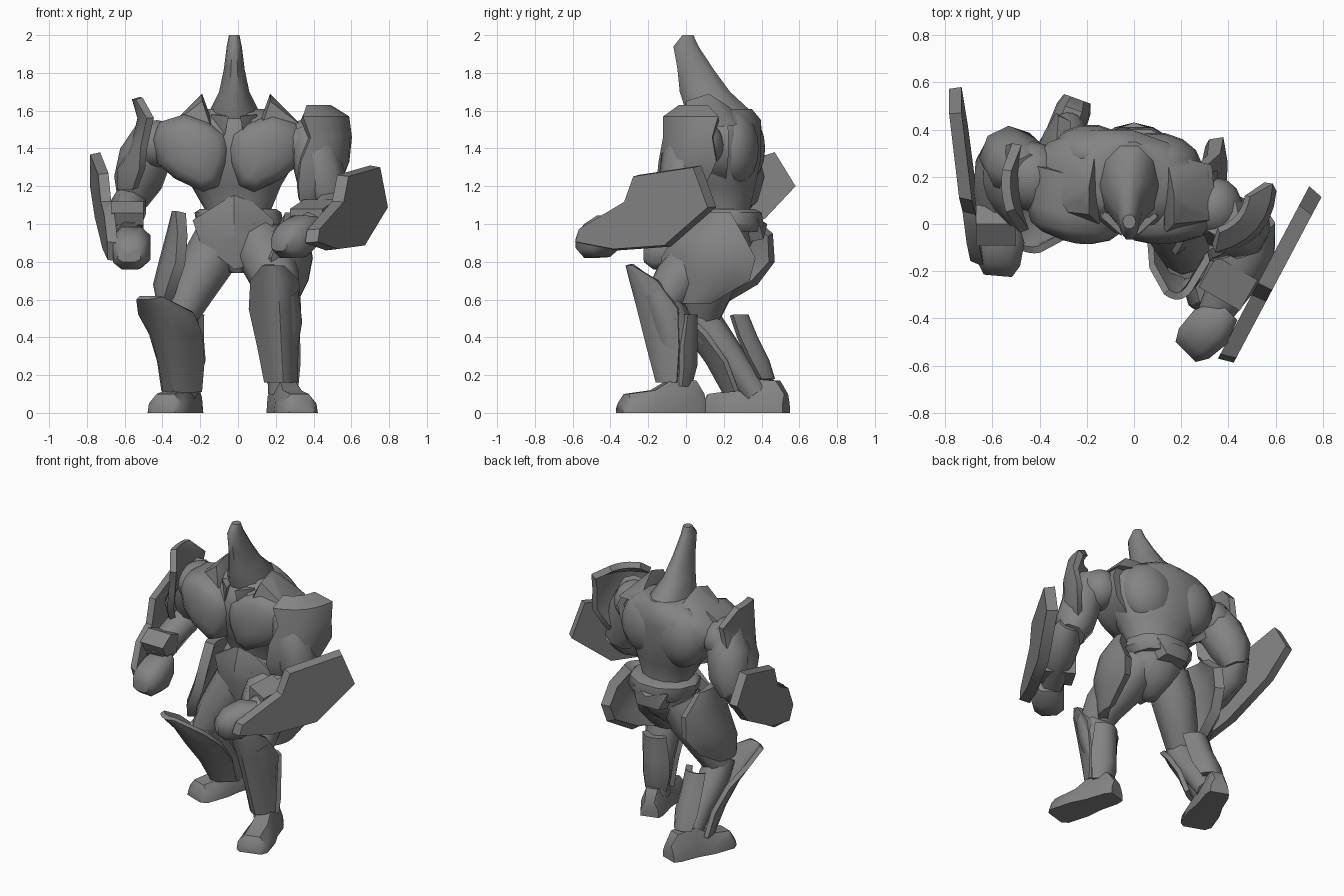
import bpy, bmesh, math
from mathutils import Vector as V

if "Cube" in bpy.data.objects:
    bpy.data.objects.remove(bpy.data.objects["Cube"])

mat = bpy.data.materials.new("armour_grey")
mat.diffuse_color = (0.23, 0.23, 0.23, 1)
mat.use_nodes = True
mat.node_tree.nodes["Principled BSDF"].inputs["Base Color"].default_value = mat.diffuse_color


def finish(name, bm, angle=38):
    bmesh.ops.recalc_face_normals(bm, faces=bm.faces)
    me = bpy.data.meshes.new(name)
    bm.to_mesh(me)
    bm.free()
    me.materials.append(mat)
    me.shade_smooth()
    me.set_sharp_from_angle(angle=math.radians(angle))
    ob = bpy.data.objects.new(name, me)
    bpy.context.collection.objects.link(ob)
    return ob


def skin(name, rings, angle=38):
    bm = bmesh.new()
    loops = [[bm.verts.new(p) for p in r] for r in rings]
    n = len(loops[0])
    for a, b in zip(loops, loops[1:]):
        for i in range(n):
            bm.faces.new((a[i], a[(i + 1) % n], b[(i + 1) % n], b[i]))
    bm.faces.new(loops[0])
    bm.faces.new(loops[-1])
    return finish(name, bm, angle)


def loft(name, rows, yaw=0, n=12, angle=45):
    """Stack of level ovals: x, y, z, half width, half depth."""
    c, s = math.cos(yaw), math.sin(yaw)
    rings = []
    for x, y, z, rx, ry in rows:
        pts = [(rx * math.cos(t), ry * math.sin(t)) for t in (math.tau * i / n for i in range(n))]
        rings.append([(x + a * c - b * s, y + a * s + b * c, z) for a, b in pts])
    return skin(name, rings, angle)


def limb(name, rows, n=8):
    """Rounded tube through points: x, y, z, radius."""
    pts = [V(r[:3]) for r in rows]
    rings = []
    for i, p in enumerate(pts):
        d = (pts[min(i + 1, len(pts) - 1)] - pts[max(i - 1, 0)]).normalized()
        u = d.cross(V((0, 1, 0.3))).normalized()
        w = d.cross(u)
        rings.append([p + rows[i][3] * (u * math.cos(math.tau * k / n) + w * math.sin(math.tau * k / n))
                      for k in range(n)])
    return skin(name, rings, 50)


def ball(name, c, r, yaw=0):
    bm = bmesh.new()
    bmesh.ops.create_uvsphere(bm, u_segments=14, v_segments=10, radius=1)
    for v in bm.verts:
        x, y, z = v.co.x * r[0], v.co.y * r[1], v.co.z * r[2]
        v.co = V((x * math.cos(yaw) - y * math.sin(yaw), x * math.sin(yaw) + y * math.cos(yaw), z)) + V(c)
    return finish(name, bm, 60)


def hull(name, pts, angle=30):
    bm = bmesh.new()
    vs = [bm.verts.new(p) for p in pts]
    out = bmesh.ops.convex_hull(bm, input=vs)
    bmesh.ops.delete(bm, geom=list({g for g in out["geom_interior"] + out["geom_unused"]
                                    if isinstance(g, bmesh.types.BMVert)}), context='VERTS')
    return finish(name, bm, angle)


def sheet(name, rows, yaw, thick, n=6):
    """Curved armour plate facing yaw degrees: x, y, z, half width, wrap depth."""
    a = math.radians(yaw)
    o, s = V((math.cos(a), math.sin(a), 0)), V((-math.sin(a), math.cos(a), 0))
    bm = bmesh.new()
    grid = []
    for x, y, z, hw, wrap in rows:
        us = [2 * i / n - 1 for i in range(n + 1)]
        grid.append([bm.verts.new(V((x, y, z)) + s * u * hw - o * wrap * u * u) for u in us])
    for p, q in zip(grid, grid[1:]):
        for i in range(n):
            bm.faces.new((p[i], p[i + 1], q[i + 1], q[i]))
    bmesh.ops.recalc_face_normals(bm, faces=bm.faces)
    bmesh.ops.solidify(bm, geom=bm.faces[:], thickness=thick)
    return finish(name, bm)


def shield(name, outline, x_of, offset):
    """Flat slab whose outline is given as y, z pairs."""
    bm = bmesh.new()
    face = bm.faces.new([bm.verts.new((x_of(y, z), y, z)) for y, z in outline])
    ext = bmesh.ops.extrude_face_region(bm, geom=[face])
    c = face.calc_center_median()
    for v in ext["geom"]:
        if isinstance(v, bmesh.types.BMVert):
            v.co = c + (v.co - c) * 0.96 + V(offset)
    return finish(name, bm)


# Torso, pelvis and belt
loft("torso", [(0, .21, .95, .17, .15), (0, .2, 1.08, .18, .14), (-.01, .19, 1.2, .24, .18),
               (-.04, .18, 1.35, .36, .22), (-.05, .18, 1.47, .39, .22), (-.04, .2, 1.55, .31, .2),
               (-.02, .2, 1.61, .17, .15)], -.17)
loft("pelvis", [(0, .2, 1.02, .2, .16), (0, .2, .92, .2, .16), (0, .18, .82, .13, .13), (0, .16, .74, .04, .05)])
loft("belt", [(.01, .23, .96, .19, .18), (.01, .22, 1.0, .23, .2), (0, .22, 1.06, .23, .19), (0, .21, 1.08, .2, .16)], 0, 10)
hull("belt_flap", [(x, y, z) for x, y, z in ((-.13, .38, 1.03), (.13, .38, 1.03), (-.08, .41, .92), (.08, .41, .92),
                                            (-.1, .3, .9), (.1, .3, .9), (0, .43, 1.0))])
hull("belly_plate", [(x, y, z) for x, z in ((-.24, 1.02), (-.1, 1.1), (-.02, 1.16), (.09, 1.11), (.19, 1.02),
                                            (.17, .9), (.03, .77), (-.02, .76), (-.2, .9))
                     for y in (.03 + abs(x) * .25, .11)] + [(-.02, -.01, 1.02), (-.02, 0, .92)])


def pec(name, cx, side, turn):
    """Broad chest slab with a rounded front, narrowing to the breastbone."""
    rim = ((-.19, 1.4), (-.17, 1.48), (-.08, 1.54), (.05, 1.58), (.18, 1.54), (.22, 1.45), (.19, 1.32), (.1, 1.24),
           (-.05, 1.17), (-.13, 1.2), (-.18, 1.32))
    pts = []
    for k, y in ((1, .2), (1, .03), (.92, -.04), (.7, -.07), (.3, -.085)):
        pts += [(cx + side * a * k, y + turn * max(0, a * k), 1.37 + (z - 1.37) * k) for a, z in rim]
    hull(name, pts, 50)


pec("left_pec", -.235, -1, .25)
pec("right_pec", .135, 1, .12)
for i, x in enumerate((-.17, .11)):
    ball(f"back_muscle_{i}", (x, .27 - x * .12, 1.4), (.18, .13, .2), -.17)

# Helmet with tall crest, cheek guards and collar plates
loft("helmet", [(-.02, .17, 1.45, .1, .13), (-.02, .17, 1.53, .13, .16), (-.02, .17, 1.6, .13, .18),
                (-.02, .1, 1.7, .08, .14), (-.02, .05, 1.82, .055, .1), (-.02, 0, 1.94, .04, .07),
                (-.02, .01, 2.0, .028, .03)], 0, 10, 50)
for i, s in enumerate((-1, 1)):
    hull(f"cheek_guard_{i}", [(-.02 + s * a, y, z) for a, y, z in
         ((.03, -.05, 1.57), (.12, .03, 1.58), (.13, .08, 1.5), (.05, -.04, 1.47), (.08, .02, 1.45), (.07, .1, 1.58))])
    hull(f"collar_plate_{i}", [(-.01 + s * a, y - s * .02, z) for a, y, z in
         ((.13, -.03, 1.5), (.36, .04, 1.51), (.18, .02, 1.65), (.18, .14, 1.69), (.22, .08, 1.64), (.16, .25, 1.62),
          (.14, .32, 1.54), (.34, .27, 1.52), (.14, .02, 1.58))], 45)

# Arms
ball("left_shoulder", (-.43, .2, 1.42), (.13, .15, .13))
limb("left_upper_arm", [(-.44, .2, 1.5, .1), (-.49, .24, 1.36, .14), (-.53, .29, 1.22, .13), (-.56, .3, 1.11, .08)])
limb("left_forearm", [(-.56, .33, 1.18, .07), (-.58, .24, 1.09, .1), (-.59, .08, 1.02, .09), (-.58, -.04, .95, .07)])
ball("right_shoulder", (.34, .07, 1.42), (.12, .13, .13))
limb("right_upper_arm", [(.36, .04, 1.5, .09), (.41, 0, 1.36, .13), (.45, -.02, 1.2, .13), (.5, -.01, 1.08, .09)])
limb("right_forearm", [(.53, .02, 1.13, .07), (.5, -.08, 1.07, .11), (.42, -.24, 1.0, .1), (.33, -.4, .94, .07)])


def fist(name, c, yaw):
    """Chunky closed hand pointing along yaw."""
    a = math.radians(yaw)
    f, s = V((math.cos(a), math.sin(a), 0)), V((-math.sin(a), math.cos(a), 0))
    shape = ((-.12, .06, .08), (-.02, .1, .11), (.08, .09, .09), (.13, .06, .04))
    hull(name, [V(c) + f * d + s * w * i + V((0, 0, h * j - d * .25)) for d, w, h in shape
                for i, j in ((1, .6), (1, -.6), (-1, .6), (-1, -.6), (.5, 1), (-.5, 1), (.5, -1), (-.5, -1))], 45)


fist("left_fist", (-.565, -.09, .87), -95)
fist("right_fist", (.31, -.45, .93), -135)
hull("left_cuff", [(x, y, z - y * .1) for x in (-.67, -.5) for y, z in
                   ((-.06, .99), (-.09, 1.05), (.0, 1.12), (.08, 1.1), (.06, .98))])
hull("right_cuff", [V((.4, -.27, 1.0)) + V((.87, -.5, 0)) * a + V((-.5, -.87, 0)) * b + V((0, 0, c))
                    for a in (-.11, .09) for b, c in ((-.09, .13), (.06, .08), (.06, -.08), (-.09, -.08))])

# Arm shields
shield("left_shield", [(.47, 1.38), (.58, 1.2), (.42, 1.03), (.1, .86), (-.14, .8), (-.18, .9), (-.1, 1.05), (.04, 1.12),
                       (.1, 1.27)], lambda y, z: -.66 - .1 * y - .06 * (z - 1), (-.055, .01, 0))
shield("right_shield", [(-.25, 1.26), (.08, 1.31), (.16, 1.09), (-.08, .88), (-.36, .86), (-.57, .9), (-.55, .97), (-.3, 1.12)],
       lambda y, z: .35 + .53 * (y + .58), (.06, -.03, 0))

# Shoulder plates
sheet("right_pauldron", [(.45, .02, 1.63, .1, .03), (.52, -.02, 1.57, .19, .07), (.54, -.03, 1.46, .17, .06),
                         (.53, -.05, 1.33, .2, .09), (.49, -.08, 1.2, .17, .08), (.43, -.08, 1.12, .1, .05)], -40, .04)
sheet("left_pauldron", [(-.56, .14, 1.66, .09, .01), (-.53, .15, 1.56, .19, .03), (-.57, .16, 1.41, .17, .04),
                        (-.64, .18, 1.29, .2, .1), (-.64, .2, 1.18, .14, .07)], 185, .04)

# Hip plates
sheet("right_hip_plate", [(.3, .17, 1.06, .06, .03), (.35, .1, .95, .19, .06), (.37, .08, .82, .27, .1),
                          (.35, .08, .7, .24, .09), (.3, .03, .58, .1, .03)], -22, .06)
sheet("left_hip_plate", [(-.35, .22, 1.07, .1, .02), (-.38, .25, .95, .21, .06), (-.42, .23, .8, .24, .09),
                         (-.45, .18, .68, .2, .08), (-.43, .12, .58, .09, .03)], 180, .06)

# Legs
limb("right_thigh", [(.09, .18, .95, .13), (.15, .08, .83, .15), (.2, -.05, .7, .13), (.22, -.13, .58, .1)])
limb("right_shin", [(.22, -.14, .64, .1), (.23, -.08, .48, .11), (.23, -.05, .3, .08), (.23, -.04, .1, .07)])
limb("left_thigh", [(-.1, .2, .93, .13), (-.16, .18, .8, .14), (-.25, .13, .64, .12), (-.31, .09, .5, .09)])
limb("left_shin", [(-.31, .06, .54, .09), (-.3, .13, .42, .1), (-.29, .25, .27, .08), (-.28, .37, .1, .07)])

# Shin guards and calf plates
sheet("right_shin_guard", [(.19, -.32, .78, .06, .03), (.21, -.3, .7, .13, .13), (.22, -.26, .55, .14, .2),
                           (.23, -.21, .35, .11, .16), (.24, -.16, .16, .09, .1)], -83, .03)
sheet("left_shin_guard", [(-.47, -.09, .62, .06, .02), (-.41, -.04, .54, .14, .09), (-.38, .02, .43, .13, .15),
                          (-.35, .13, .28, .11, .14), (-.33, .22, .12, .09, .1)], -112, .03)
sheet("right_calf_plate", [(.23, .06, .52, .09, .05), (.23, .06, .36, .1, .07), (.23, .06, .25, .1, .07),
                           (.24, .03, .14, .08, .05)], 90, .04)
sheet("left_calf_plate", [(-.25, .33, .52, .09, .06), (-.25, .38, .4, .09, .07), (-.25, .44, .28, .1, .07),
                          (-.26, .47, .18, .08, .05)], 75, .04)


def foot(name, heel, yaw, length):
    """Armoured boot from heel towards the toe along yaw."""
    a = math.radians(yaw)
    f, s = V((math.cos(a), math.sin(a), 0)), V((-math.sin(a), math.cos(a), 0))
    rings = []
    for d, w, h in ((0, .06, .1), (.1, .075, .17), (.38, .08, .18), (.6, .1, .12), (.92, .1, .1), (1, .07, .05)):
        p = V(heel) + f * d * length
        rings.append([p + s * w * i + V((0, 0, h * j)) for i, j in
                      ((-1, 0), (-.92, .5), (-.5, 1), (.5, 1), (.92, .5), (1, 0))])
    skin(name, rings, 45)


foot("right_foot", (.21, .09, 0), -74, .46)
foot("left_foot", (-.24, .53, 0), -110, .46)
